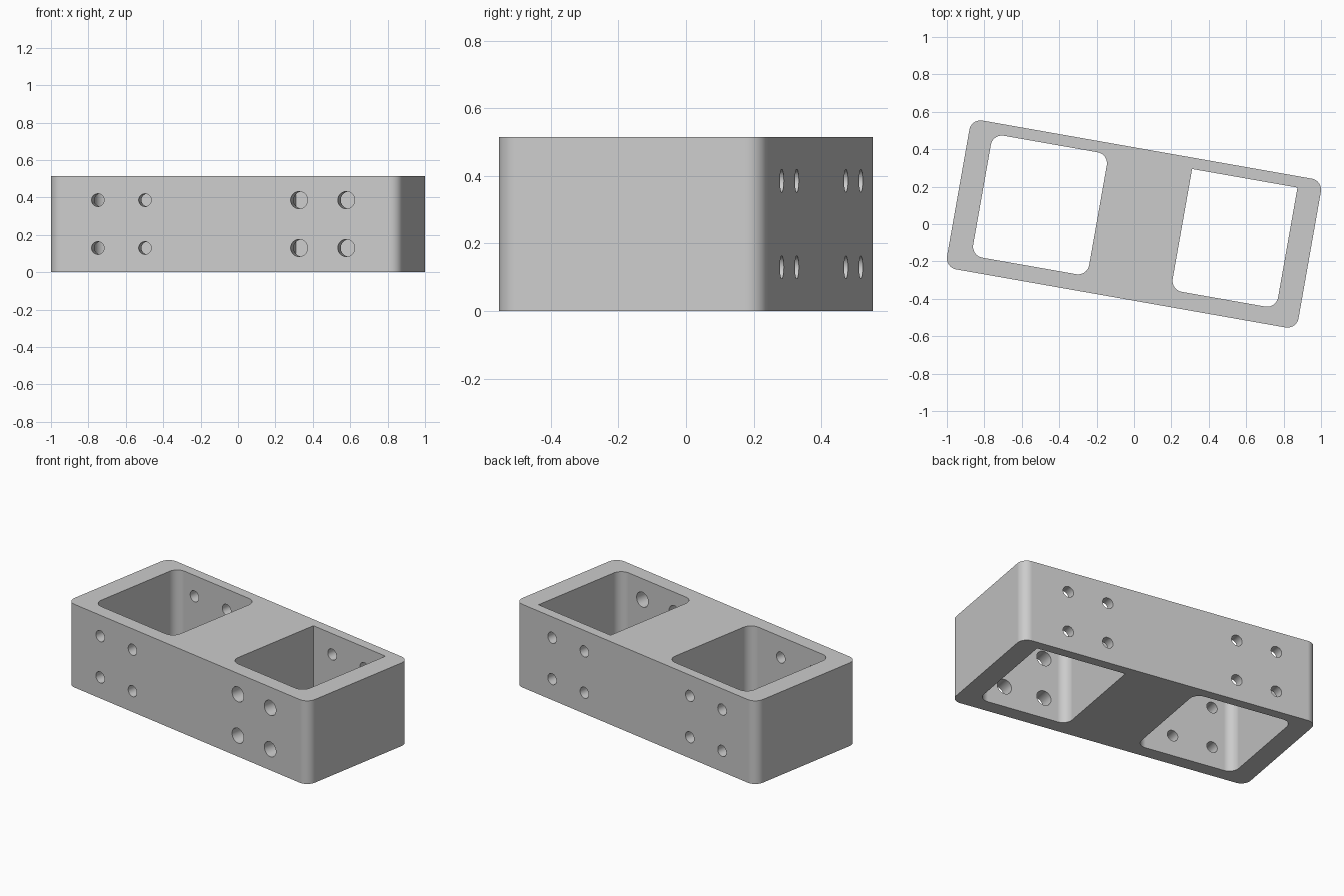
import bpy, bmesh
from math import cos, sin, pi, radians
from mathutils import Matrix

cube = bpy.data.objects.get("Cube")
if cube:
    bpy.data.objects.remove(cube, do_unlink=True)

HEIGHT, RADIUS = 0.515, 0.06


def rounded_rect(x0, x1, y0, y1, square_back=False, steps=10):
    """Counter-clockwise outline, optionally with square back corners."""
    r = RADIUS
    corners = [(x1, y1, -1, -1), (x0, y1, 1, -1), (x0, y0, 1, 1), (x1, y0, -1, 1)]
    points = []
    for i, (x, y, sx, sy) in enumerate(corners):
        if square_back and sy < 0:
            points.append((x, y))
            continue
        for k in range(steps + 1):
            a = (i + k / steps) * pi / 2
            points.append((x + sx * r + r * cos(a), y + sy * r + r * sin(a)))
    return points


def add_prism(bm, outline, z0, z1):
    face = bm.faces.new([bm.verts.new((x, y, z0)) for x, y in outline])
    top = bmesh.ops.extrude_face_region(bm, geom=[face])["geom"]
    verts = [v for v in top if isinstance(v, bmesh.types.BMVert)]
    bmesh.ops.translate(bm, verts=verts, vec=(0, 0, z1 - z0))


def add_bore(bm, x, z, radius, y0, y1):
    place = Matrix.Translation((x, (y0 + y1) / 2, z)) @ Matrix.Rotation(pi / 2, 4, 'X')
    bmesh.ops.create_cone(bm, cap_ends=True, segments=40, radius1=radius,
                          radius2=radius, depth=y1 - y0, matrix=place)


def make_object(name, bm):
    bmesh.ops.recalc_face_normals(bm, faces=bm.faces[:])
    mesh = bpy.data.meshes.new(name)
    bm.to_mesh(mesh)
    bm.free()
    obj = bpy.data.objects.new(name, mesh)
    bpy.context.collection.objects.link(obj)
    return obj


# Solid block with rounded upright corners
bm = bmesh.new()
add_prism(bm, rounded_rect(-0.954, 0.954, -0.404, 0.404), 0, HEIGHT)
block = make_object("block", bm)

# Two pockets running right through from top to bottom
bm = bmesh.new()
add_prism(bm, rounded_rect(-0.827, -0.198, -0.318, 0.344), -0.1, HEIGHT + 0.1)
add_prism(bm, rounded_rect(0.255, 0.827, -0.313, 0.344, True), -0.1, HEIGHT + 0.1)
pockets = make_object("pocket_cutter", bm)

# Square groups of four bolt holes, wider at the front of the left pocket
bm = bmesh.new()
for dx in (-0.128, 0.128):
    for z in (HEIGHT / 2 - 0.128, HEIGHT / 2 + 0.128):
        add_bore(bm, -0.562 + dx, z, 0.034, -0.6, 0.6)
        add_bore(bm, 0.531 + dx, z, 0.046, -0.6, -0.1)
        add_bore(bm, 0.531 + dx, z, 0.034, 0.1, 0.6)
holes = make_object("bolt_hole_cutter", bm)

# Cut the block and drop the cutters
for cutter in (pockets, holes):
    cut = block.modifiers.new(cutter.name, 'BOOLEAN')
    cut.operation, cut.solver, cut.object = 'DIFFERENCE', 'EXACT', cutter
depsgraph = bpy.context.evaluated_depsgraph_get()
mesh = bpy.data.meshes.new_from_object(block.evaluated_get(depsgraph))
block.modifiers.clear()
block.data = mesh
for cutter in (pockets, holes):
    bpy.data.objects.remove(cutter, do_unlink=True)

# Plain grey finish
grey = bpy.data.materials.new("light_grey")
grey.use_nodes = True
colour = (0.6, 0.6, 0.6, 1)
grey.diffuse_color = colour
grey.node_tree.nodes["Principled BSDF"].inputs["Base Color"].default_value = colour
mesh.materials.clear()
mesh.materials.append(grey)

# Smooth fillets and bores, crisp rims, flat walls
bpy.ops.object.select_all(action='DESELECT')
block.select_set(True)
bpy.context.view_layer.objects.active = block
bpy.ops.object.shade_smooth_by_angle(angle=radians(30))
weighted = block.modifiers.new("flat_walls", 'WEIGHTED_NORMAL')
weighted.keep_sharp = True

# The block stands turned slightly clockwise
block.rotation_euler.z = radians(-10)
